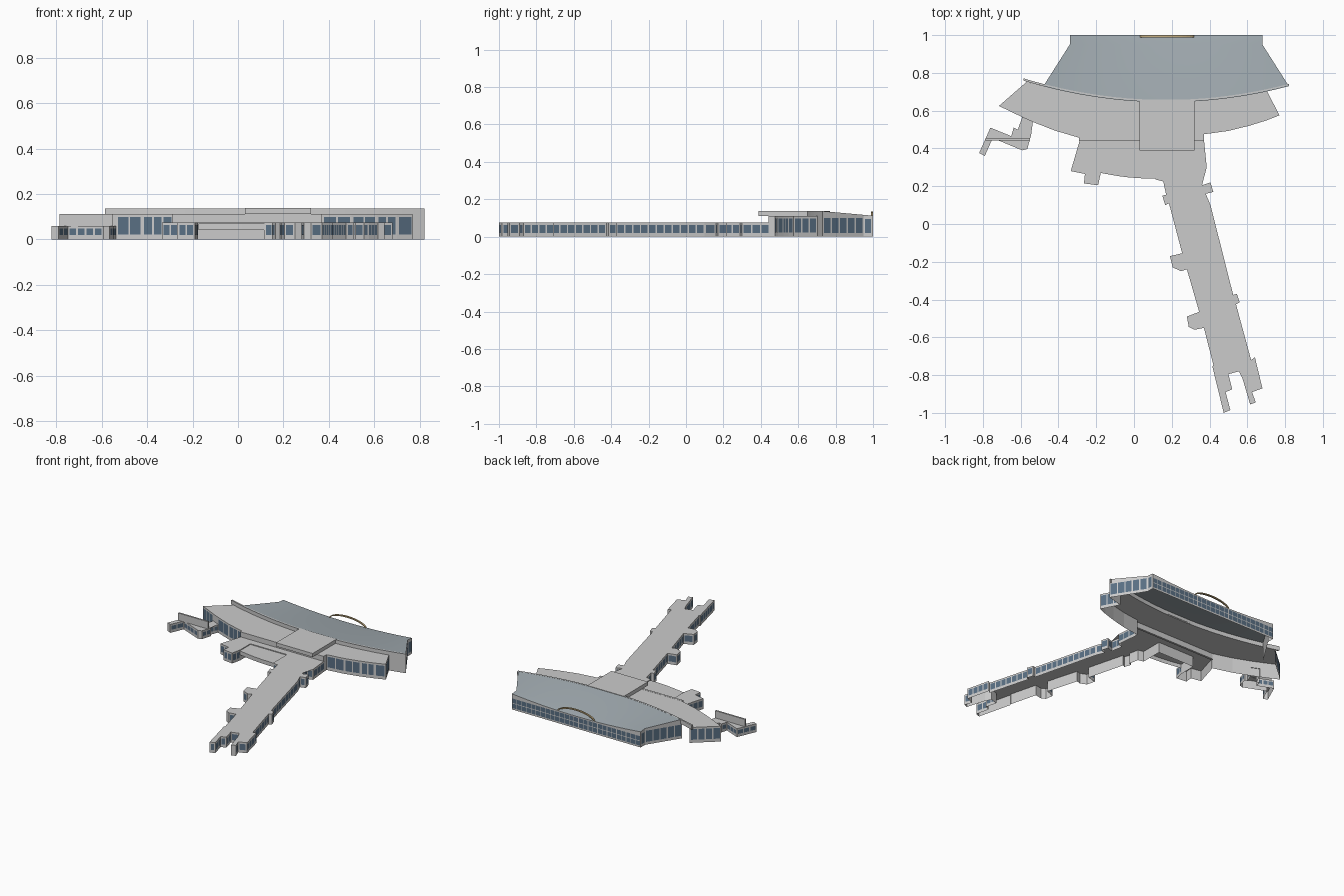
import bpy, bmesh, math
from mathutils import Vector

if "Cube" in bpy.data.objects:
    bpy.data.objects.remove(bpy.data.objects["Cube"])


def material(name, rgb):
    m = bpy.data.materials.new(name)
    m.diffuse_color = (*rgb, 1)
    m.use_nodes = True
    m.node_tree.nodes["Principled BSDF"].inputs["Base Color"].default_value = m.diffuse_color
    return m


GLASS = material("glass", (0.10, 0.16, 0.23))
METAL = material("metal_roof", (0.36, 0.41, 0.44))
TAN = material("tan_trim", (0.55, 0.42, 0.22))


def finish(name, bm, mat=None):
    me = bpy.data.meshes.new(name)
    bm.to_mesh(me)
    bm.free()
    ob = bpy.data.objects.new(name, me)
    bpy.context.collection.objects.link(ob)
    if mat:
        me.materials.append(mat)
    return ob


def quad(bm, *pts):
    return bm.faces.new([bm.verts.new(p) for p in pts])


def panes(bm, a, b, z0, z1, width=0.04, rows=1, gap=0.008):
    """Row(s) of window panes on the outer (right-hand) side of wall a -> b."""
    a, b = Vector(a), Vector(b)
    d = b - a
    length = d.length
    if length < 0.035:
        return
    d.normalize()
    a = a + Vector((d.y, -d.x)) * 0.0015
    n = max(1, round((length - gap) / (width + gap)))
    step = (length - gap) / n
    h = (z1 - z0 + 0.005) / rows
    for i in range(n):
        p = a + d * (gap + i * step)
        q = p + d * (step - gap)
        for r in range(rows):
            lo = z0 + r * h
            hi = lo + h - 0.005
            quad(bm, (*p, lo), (*q, lo), (*q, hi), (*p, hi))


def block(name, pts, z0, z1, win=None, open_edges=(), blind=(), width=0.04):
    """Hollow flat-roofed block from a counter-clockwise outline, open below."""
    bm = bmesh.new()
    glass = bmesh.new()
    n = len(pts)
    low = [bm.verts.new((*p, z0)) for p in pts]
    top = [bm.verts.new((*p, z1)) for p in pts]
    for i in range(n):
        j = (i + 1) % n
        if i in open_edges:
            continue
        bm.faces.new((low[i], low[j], top[j], top[i]))
        if win and i not in blind:
            panes(glass, pts[i], pts[j], *win, width)
    roof = bm.faces.new(top)
    bmesh.ops.triangulate(bm, faces=[roof])
    bmesh.ops.delete(bm, geom=[v for v in bm.verts if not v.link_faces], context='VERTS')
    if win:
        finish(name + "_windows", glass, GLASS)
    else:
        glass.free()
    return finish(name, bm)


def box(name, lo, hi, mat=None):
    bm = bmesh.new()
    bmesh.ops.create_cube(bm, size=1)
    for v in bm.verts:
        v.co = Vector([l if c < 0 else h for c, l, h in zip(v.co, lo, hi)])
    return finish(name, bm, mat)


def arc_y(x):
    return 0.645 + 0.2 * (x - 0.17) ** 2


# Long low wing joined to the low front rooms
front = [(-0.285, 0.45), (-0.335, 0.28), (-0.26, 0.265), (-0.265, 0.215), (-0.19, 0.205),
         (-0.175, 0.275), (-0.175, 0.39), (0.115, 0.39), (0.115, 0.235)]
west = [(0.155, 0.225), (0.17, 0.155), (0.15, 0.15), (0.165, 0.10), (0.185, 0.11),
        (0.255, -0.155), (0.19, -0.17), (0.205, -0.23), (0.25, -0.25), (0.28, -0.24),
        (0.345, -0.465), (0.28, -0.49), (0.29, -0.545), (0.32, -0.56), (0.37, -0.55),
        (0.42, -0.745), (0.415, -0.755), (0.475, -1.0)]
east = [(0.51, -0.985), (0.485, -0.89), (0.52, -0.875), (0.50, -0.795), (0.555, -0.78),
        (0.575, -0.82), (0.615, -0.955), (0.645, -0.945), (0.625, -0.89), (0.68, -0.87),
        (0.64, -0.705), (0.62, -0.72), (0.54, -0.425), (0.56, -0.415), (0.545, -0.37),
        (0.525, -0.375), (0.405, 0.10), (0.38, 0.16), (0.42, 0.17), (0.405, 0.22),
        (0.36, 0.205), (0.345, 0.29), (0.385, 0.30), (0.37, 0.45)]
wing = front + west + east
block("low_wing", wing, 0, 0.075, (0.02, 0.063), {len(wing) - 1}, {5, 6, 7}, 0.034)

# Lower entrance canopy with bowed front
bow = [(-0.174 + 0.288 * i / 6, 0.270 - 0.03 * i / 6 - 0.008 * math.sin(math.pi * i / 6))
       for i in range(7)]
block("entrance_canopy", bow + [(0.114, 0.389), (-0.174, 0.389)], 0.042, 0.07)

# Curved middle block in front of the hall
mid = [(-0.56, 0.76), (-0.715, 0.625), (-0.59, 0.565), (-0.535, 0.54), (-0.42, 0.495),
       (-0.285, 0.455), (0.37, 0.45), (0.37, 0.475), (0.50, 0.493), (0.61, 0.52),
       (0.70, 0.548), (0.77, 0.575)]
mid_walls = len(mid)
mid += [(0.705 - 1.26 * i / 24, arc_y(0.705 - 1.26 * i / 24)) for i in range(25)]
block("middle_block", mid, 0, 0.11, (0.022, 0.098),
      {5} | set(range(mid_walls, len(mid))), {2}, 0.042)

# Thin parapet walls
box("front_parapet", (-0.29, 0.44, 0.07), (0.37, 0.455, 0.111))
box("annex_parapet", (-0.785, 0.443, 0.058), (-0.55, 0.455, 0.112))

# Raised entrance roof over the middle block
box("raised_entrance_roof", (0.03, 0.388, 0.112), (0.32, 0.66, 0.138))

# Small stepped annex on the left
annex = [(-0.82, 0.375), (-0.79, 0.36), (-0.748, 0.455), (-0.592, 0.39), (-0.565, 0.397),
         (-0.545, 0.47), (-0.565, 0.475), (-0.535, 0.545), (-0.59, 0.57), (-0.615, 0.50),
         (-0.637, 0.51), (-0.65, 0.465), (-0.76, 0.51)]
block("left_annex", annex, 0, 0.06, (0.02, 0.048), {7}, (), 0.034)

# Main hall: sagging metal roof between curved front and straight back
N = 24
rows = []
for x0, x1, y, z, sag in ((-0.48, 0.82, None, 0.137, 0), (-0.34, 0.68, 0.95, 0.117, 0.02),
                          (-0.34, 0.68, 1.0, 0.112, 0.025)):
    row = []
    for i in range(N + 1):
        x = x0 + (x1 - x0) * i / N
        row.append((x, arc_y(x) if y is None else y, z - sag * (1 - (2 * i / N - 1) ** 2)))
    rows.append(row)
bm = bmesh.new()
grid = [[bm.verts.new(p) for p in r] for r in rows]
for a, b in zip(grid, grid[1:]):
    for i in range(N):
        f = bm.faces.new((a[i], a[i + 1], b[i + 1], b[i]))
        f.smooth = True
finish("hall_roof", bm, METAL)

# Hall side and back walls follow the roof edge
bm = bmesh.new()
rim = [r[-1] for r in rows] + rows[2][-2::-1] + [rows[1][0], rows[0][0]]
for p, q in zip(rim, rim[1:]):
    quad(bm, (p[0], p[1], 0), (q[0], q[1], 0), q, p)
finish("hall_walls", bm)

# Hall glazing
bm = bmesh.new()
for a, b in (((0.82, 0.7295), (0.68, 0.95)), ((-0.34, 0.95), (-0.48, 0.7295))):
    panes(bm, a, b, 0.02, 0.1, 0.045)
for a, b in (((0.68, 0.95), (0.68, 0.998)), ((-0.34, 0.998), (-0.34, 0.95))):
    panes(bm, a, b, 0.02, 0.095)
panes(bm, (0.68, 0.9985), (-0.34, 0.9985), 0.012, 0.08, 0.032, 2, 0.005)
for f in bm.faces:
    for v in f.verts:
        if v.co.y > 0.9985:
            v.co.y = 1.001
finish("hall_windows", bm, GLASS)

# Curved fascia along the hall front, running past its left corner
bm = bmesh.new()
xs = [-0.585 + 1.405 * i / 28 for i in range(29)]
for a, b in zip(xs, xs[1:]):
    p, q = (a, arc_y(a)), (b, arc_y(b))
    p2, q2 = (a, p[1] + 0.012), (b, q[1] + 0.012)
    lo, hi = 0.106, 0.1365
    quad(bm, (*p, lo), (*q, lo), (*q, hi), (*p, hi))
    quad(bm, (*q2, lo), (*p2, lo), (*p2, hi), (*q2, hi))
    quad(bm, (*p, hi), (*q, hi), (*q2, hi), (*p2, hi))
    quad(bm, (*p2, lo), (*q2, lo), (*q, lo), (*p, lo))
quad(bm, (xs[0], arc_y(xs[0]) + 0.012, lo), (xs[0], arc_y(xs[0]), lo),
     (xs[0], arc_y(xs[0]), hi), (xs[0], arc_y(xs[0]) + 0.012, hi))
bmesh.ops.remove_doubles(bm, verts=bm.verts, dist=1e-5)
finish("curved_fascia", bm)

# Short hall front wall beyond the middle block on the right
bm = bmesh.new()
xs = [0.705, 0.76, 0.82]
for a, b in zip(xs, xs[1:]):
    quad(bm, (a, arc_y(a), 0), (b, arc_y(b), 0), (b, arc_y(b), 0.107), (a, arc_y(a), 0.107))
finish("hall_front_corner", bm)

# Arched band above the back wall
bm = bmesh.new()
arch = []
for i in range(17):
    t = math.pi * i / 16
    x, s = 0.175 - 0.145 * math.cos(t), math.sin(t)
    arch.append([bm.verts.new((x, y, 0.078 + dz + 0.048 * s))
                 for y, dz in ((0.988, 0), (1.0, 0), (1.0, 0.008), (0.988, 0.008))])
for a, b in zip(arch, arch[1:]):
    for k in range(4):
        bm.faces.new((a[k], a[(k + 1) % 4], b[(k + 1) % 4], b[k]))
bm.faces.new(arch[0])
bm.faces.new(arch[-1][::-1])
bmesh.ops.recalc_face_normals(bm, faces=bm.faces)
finish("back_arch", bm, TAN)
